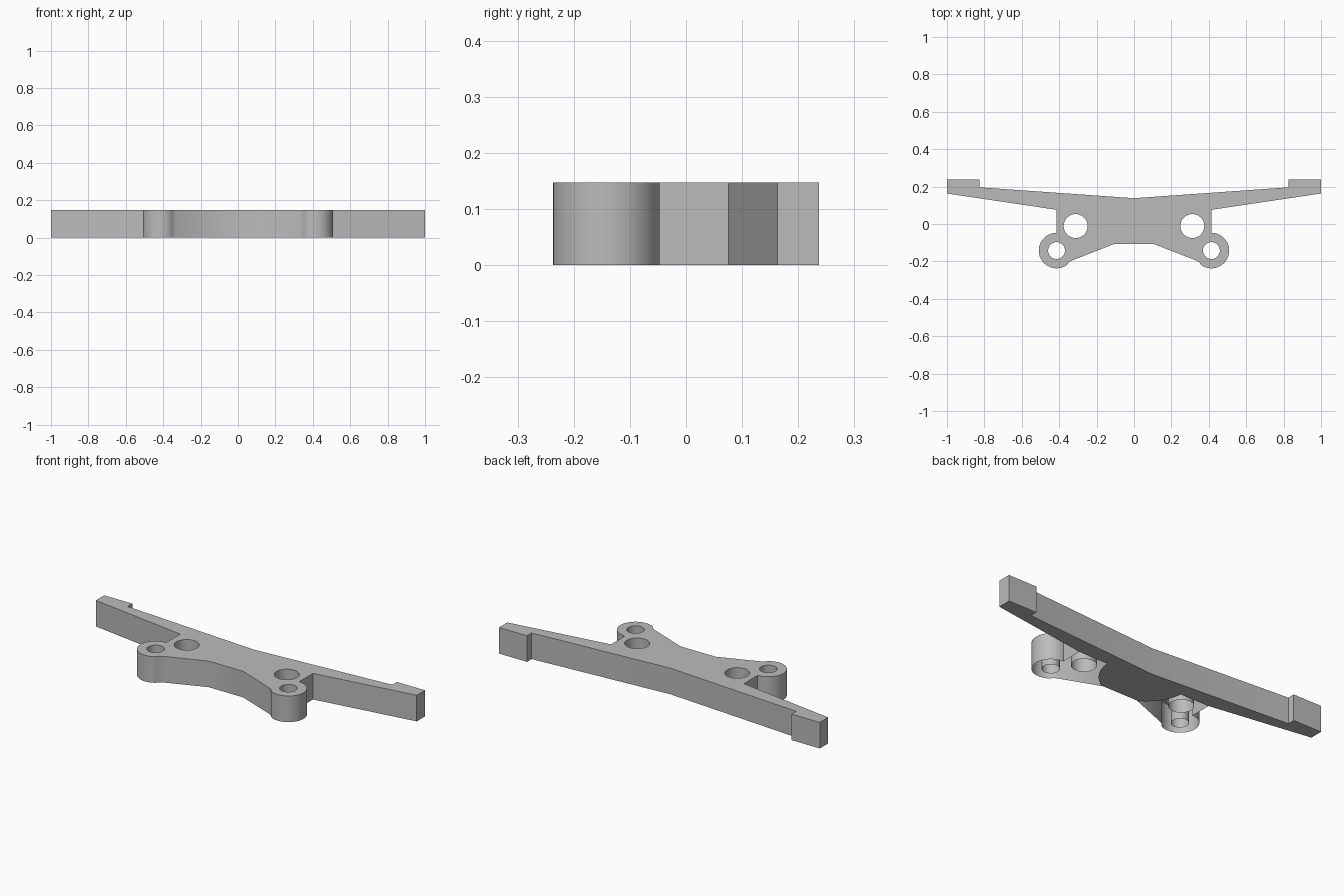
import bpy, bmesh
from math import cos, sin, radians, pi

cube = bpy.data.objects.get("Cube")
if cube:
    bpy.data.objects.remove(cube, do_unlink=True)

HEIGHT = 0.147
BOSS = (0.414, -0.142)
PIVOT = (0.312, -0.011)


def arc(center, radius, start, end, steps):
    angles = [radians(start + (end - start) * i / steps) for i in range(steps + 1)]
    return [(center[0] + radius * cos(a), center[1] + radius * sin(a)) for a in angles]


def mirrored(half):
    """Close a right-half path, skipping the centre point when mirroring."""
    return half + [(-x, y) for x, y in reversed(half) if x > 0]


def ring(bm, points, z):
    return [bm.verts.new((x, y, z)) for x, y in points]


def loop_edges(bm, verts):
    edges = []
    for a, b in zip(verts, verts[1:] + verts[:1]):
        edges.append(bm.edges.get((a, b)) or bm.edges.new((a, b)))
    return edges


def wall(bm, low, high):
    for i in range(len(low)):
        j = (i + 1) % len(low)
        bm.faces.new((low[i], low[j], high[j], high[i]))


def fill(bm, edges, up):
    made = bm_faces = bmesh.ops.triangle_fill(
        bm, use_beauty=True, use_dissolve=False, edges=edges, normal=(0, 0, up))
    for face in [f for f in made["geom"] if isinstance(f, bmesh.types.BMFace)]:
        face.normal_update()
        if face.normal.z * up < 0:
            face.normal_flip()


# Outline: swept arm with end pad, round boss and tapered front edge
arm = [(0, 0.138), (0.825, 0.196), (0.825, 0.237), (1, 0.237), (1, 0.163), (0.414, 0.076)]
boss = arc(BOSS, 0.095, 90, -125, 40)
front = [(0.347, -0.204), (0.332, -0.195), (0.108, -0.108)]
outline = mirrored(arm + boss + front)
outline.reverse()

# Holes through the plate
holes = []
for side in (-1, 1):
    for (x, y), radius in ((BOSS, 0.045), (PIVOT, 0.064)):
        holes.append(arc((side * x, y), radius, 0, 360, 40)[:-1])

bm = bmesh.new()

# Outer walls and top
low, high = ring(bm, outline, 0), ring(bm, outline, HEIGHT)
wall(bm, low, high)
top_edges = loop_edges(bm, high)

# Hole tubes, facing inwards
for points in holes:
    points.reverse()
    tube_low, tube_high = ring(bm, points, 0), ring(bm, points, HEIGHT)
    wall(bm, tube_low, tube_high)
    top_edges += loop_edges(bm, tube_high)
fill(bm, top_edges, 1)

# Underside: arms and round centre only, left open beneath the bosses
under = mirrored(arm + arc((0, 0.1), 0.238, -6, -61, 16) + [(0.108, -0.108)])
fill(bm, loop_edges(bm, ring(bm, under, 0)), -1)
bmesh.ops.remove_doubles(bm, verts=bm.verts, dist=0.0005)

mesh = bpy.data.meshes.new("bracket_plate")
bm.to_mesh(mesh)
bm.free()
bracket = bpy.data.objects.new("bracket_plate", mesh)
bpy.context.collection.objects.link(bracket)

# Plain grey material
grey = bpy.data.materials.new("plain grey")
grey.use_nodes = True
color = (0.5, 0.5, 0.5, 1)
grey.diffuse_color = color
grey.node_tree.nodes["Principled BSDF"].inputs["Base Color"].default_value = color
mesh.materials.append(grey)

bpy.ops.object.select_all(action="DESELECT")
bracket.select_set(True)
bpy.context.view_layer.objects.active = bracket
bpy.ops.object.shade_smooth_by_angle(angle=pi / 6)
